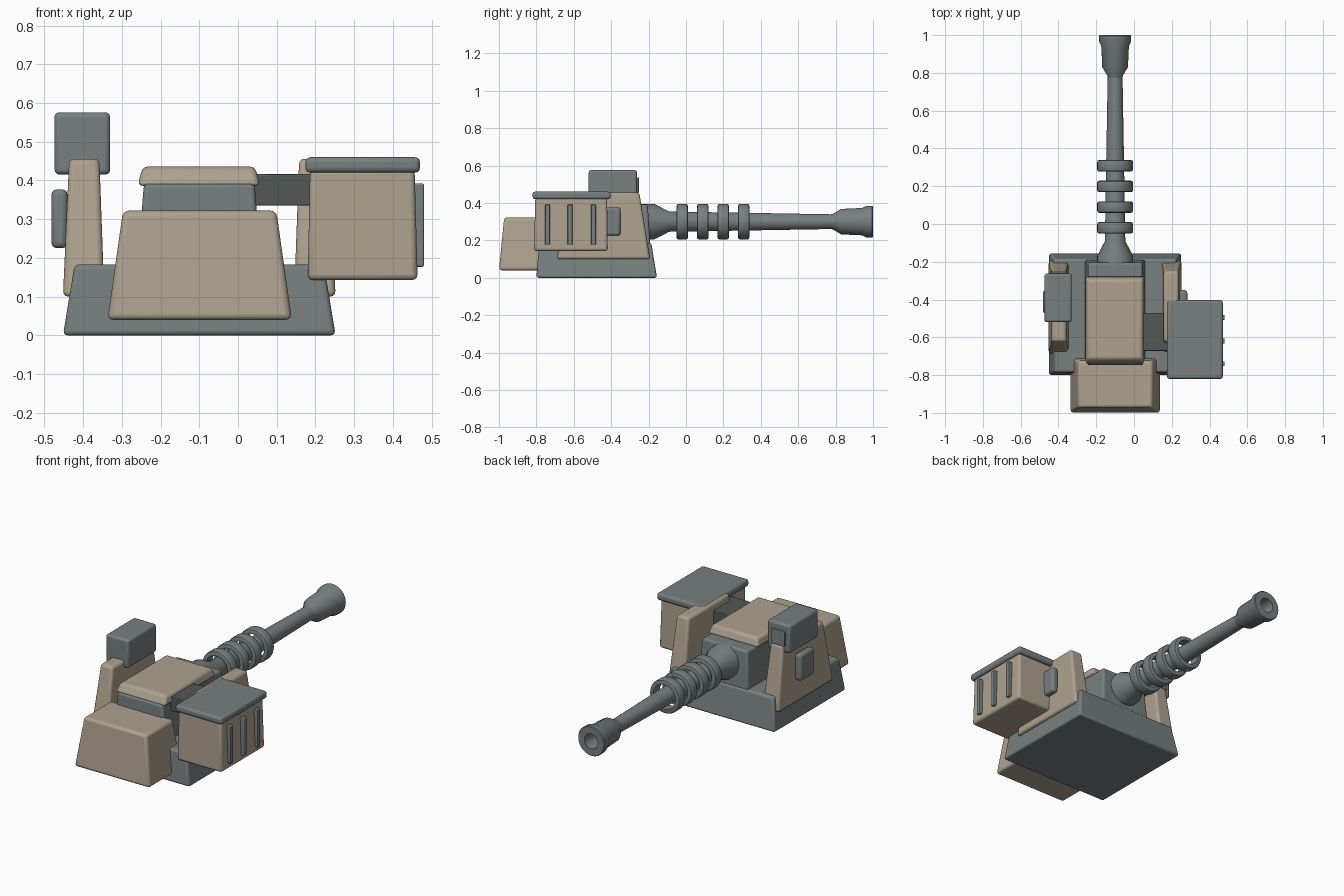
import bpy, bmesh, math

if "Cube" in bpy.data.objects:
    bpy.data.objects.remove(bpy.data.objects["Cube"])

CX = -0.10      # centre line of the gun
AXIS_Z = 0.30   # height of the barrel axis


def material(name, rgb):
    m = bpy.data.materials.new(name)
    m.diffuse_color = (*rgb, 1)
    m.use_nodes = True
    m.node_tree.nodes["Principled BSDF"].inputs["Base Color"].default_value = m.diffuse_color
    return m


GREY = material("steel_grey", (0.185, 0.215, 0.212))
TAN = material("sand_tan", (0.42, 0.36, 0.275))
DARK = material("dark_steel", (0.085, 0.098, 0.092))


def finish(name, bm, mat, bevel=0, segments=3):
    """Turn a bmesh into a bevelled, smooth-shaded object."""
    bmesh.ops.recalc_face_normals(bm, faces=bm.faces)
    mesh = bpy.data.meshes.new(name)
    bm.to_mesh(mesh)
    bm.free()
    mesh.materials.append(mat)
    obj = bpy.data.objects.new(name, mesh)
    bpy.context.collection.objects.link(obj)
    if bevel:
        mod = obj.modifiers.new("bevel", "BEVEL")
        mod.width, mod.segments = bevel, segments
    bpy.ops.object.select_all(action="DESELECT")
    obj.select_set(True)
    bpy.context.view_layer.objects.active = obj
    bpy.ops.object.shade_smooth_by_angle(angle=math.radians(35))
    return obj


def block(name, mat, bottom, top, z0, z1, bevel=0.012):
    """Tapered box; bottom and top are (x0, x1, y0, y1)."""
    bm = bmesh.new()
    rings = []
    for (x0, x1, y0, y1), z in ((bottom, z0), (top, z1)):
        rings.append([bm.verts.new((x, y, z)) for x, y in
                      ((x0, y0), (x1, y0), (x1, y1), (x0, y1))])
    lo, hi = rings
    bm.faces.new(lo[::-1])
    bm.faces.new(hi)
    for i in range(4):
        j = (i + 1) % 4
        bm.faces.new((lo[i], lo[j], hi[j], hi[i]))
    return finish(name, bm, mat, bevel)


def box(name, mat, x0, x1, y0, y1, z0, z1, bevel=0.01):
    return block(name, mat, (x0, x1, y0, y1), (x0, x1, y0, y1), z0, z1, bevel)


def lathe(name, mat, profile, closed=False, sides=32):
    """Revolve (y, radius) points about the barrel axis."""
    bm = bmesh.new()
    rings = []
    for y, r in profile:
        rings.append([bm.verts.new((CX + r * math.cos(a), y, AXIS_Z + r * math.sin(a)))
                      for a in (2 * math.pi * k / sides for k in range(sides))])
    pairs = list(zip(rings, rings[1:]))
    if closed:
        pairs.append((rings[-1], rings[0]))
    else:
        bm.faces.new(rings[0])
        bm.faces.new(rings[-1])
    for a, b in pairs:
        for i in range(sides):
            j = (i + 1) % sides
            bm.faces.new((a[i], a[j], b[j], b[i]))
    return finish(name, bm, mat)


# Base and rear counterweight
block("base", GREY, (-0.452, 0.252, -0.80, -0.155), (-0.422, 0.222, -0.785, -0.185), 0, 0.183)
block("counterweight", TAN, (-0.337, 0.139, -1.0, -0.70), (-0.297, 0.099, -0.972, -0.725),
      0.04, 0.322, 0.015)

# Receiver body and its cover
block("receiver", GREY, (-0.26, 0.06, -0.75, -0.19), (-0.243, 0.043, -0.745, -0.205), 0.17, 0.392)
block("receiver_cover", TAN, (-0.26, 0.058, -0.742, -0.275), (-0.246, 0.044, -0.715, -0.295),
      0.386, 0.436, 0.014)

# Side arms with outer pads, mirrored about the centre line
for side, s in (("left", -1), ("right", 1)):
    def span(a, b):
        return sorted((CX + s * a, CX + s * b))
    block(side + "_arm", TAN, (*span(0.245, 0.352), -0.69, -0.192),
          (*span(0.258, 0.336), -0.622, -0.25), 0.10, 0.456, 0.014)
    box(side + "_arm_pad", GREY, *span(0.34, 0.382), -0.475, -0.35, 0.225, 0.377, 0.015)

# Sight housing on the left arm
box("sight_housing", GREY, -0.474, -0.33, -0.52, -0.262, 0.415, 0.576, 0.013)
box("sight_lens", GREY, -0.445, -0.36, -0.27, -0.252, 0.453, 0.537, 0.004)

# Ammunition box, lid, ribs and feed chute
block("ammo_box", TAN, (0.18, 0.464, -0.812, -0.418), (0.186, 0.456, -0.806, -0.422),
      0.143, 0.43, 0.014)
box("ammo_lid", GREY, 0.174, 0.47, -0.82, -0.403, 0.42, 0.46, 0.013)
for i, y in enumerate((-0.74, -0.62, -0.495)):
    box(f"ammo_rib_{i + 1}", GREY, 0.45, 0.48, y - 0.013, y + 0.013, 0.177, 0.392, 0.004)
box("feed_chute", DARK, 0.02, 0.20, -0.672, -0.47, 0.335, 0.416, 0.004)

# Barrel with flared root, tapering tube and hollow muzzle
lathe("barrel", GREY, [(-0.25, 0.095), (-0.17, 0.095), (-0.09, 0.054), (0.34, 0.047),
                       (0.80, 0.039)])
lathe("muzzle", GREY, [(0.76, 0.038), (0.785, 0.041), (0.83, 0.068), (0.94, 0.073),
                       (0.965, 0.084), (0.995, 0.085), (1.0, 0.081), (1.0, 0.042), (0.87, 0.038)])

# Cooling rings around the barrel
for i in range(4):
    y, h, c = -0.02 + 0.1095 * i, 0.03, 0.01
    lathe(f"cooling_ring_{i + 1}", GREY,
          [(y - h, 0.07), (y - h, 0.085), (y - h + 0.003, 0.092), (y - h + c, 0.095),
           (y + h - c, 0.095), (y + h - 0.003, 0.092), (y + h, 0.085), (y + h, 0.07)], closed=True)
